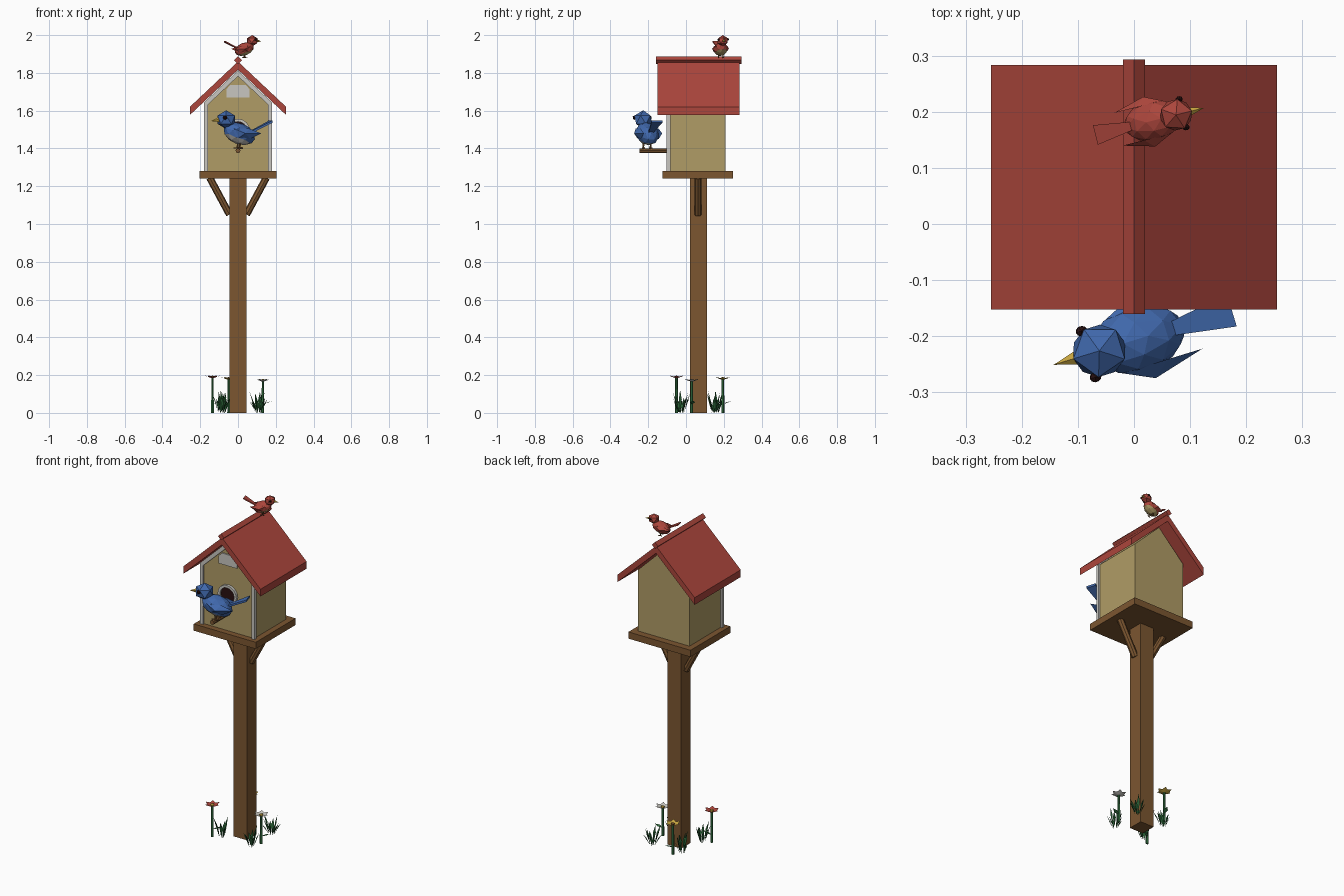
import bpy, bmesh, math, random
from mathutils import Matrix, Vector

random.seed(4)
cube = bpy.data.objects.get("Cube")
if cube:
    bpy.data.objects.remove(cube, do_unlink=True)


def material(name, *rgb):
    lin = [((c / 255 + 0.055) / 1.055) ** 2.4 for c in rgb] + [1]
    m = bpy.data.materials.new(name)
    m.use_nodes = True
    m.diffuse_color = lin
    m.node_tree.nodes["Principled BSDF"].inputs["Base Color"].default_value = lin
    return m


WOOD = material("brown wood", 124, 86, 48)
TAN = material("tan wall", 176, 156, 102)
RED = material("brick red", 172, 70, 60)
WHITE = material("off white", 200, 198, 192)
DARK = material("dark maroon", 40, 16, 16)
BLUE = material("feather blue", 64, 104, 172)
YELLOW = material("beak yellow", 205, 170, 66)
GREEN = material("stem green", 52, 116, 66)
GRASS = material("grass green", 38, 92, 50)


def finish(name, bm, mats, matrix=Matrix()):
    bmesh.ops.recalc_face_normals(bm, faces=bm.faces)
    bm.transform(matrix)
    mesh = bpy.data.meshes.new(name)
    bm.to_mesh(mesh)
    bm.free()
    for m in mats if isinstance(mats, list) else [mats]:
        mesh.materials.append(m)
    ob = bpy.data.objects.new(name, mesh)
    bpy.context.collection.objects.link(ob)
    return ob


def prism(name, profile, y0, y1, mat):
    """Extrude an x-z outline from y0 to y1."""
    bm = bmesh.new()
    face = bm.faces.new([bm.verts.new((x, y0, z)) for x, z in profile])
    ext = bmesh.ops.extrude_face_region(bm, geom=[face])["geom"]
    bmesh.ops.translate(bm, vec=(0, y1 - y0, 0),
                        verts=[v for v in ext if isinstance(v, bmesh.types.BMVert)])
    return finish(name, bm, mat)


def block(name, x0, x1, y0, y1, z0, z1, mat):
    return prism(name, [(x0, z0), (x1, z0), (x1, z1), (x0, z1)], y0, y1, mat)


def rod(name, a, b, r0, r1, sides, mat, matrix=Matrix()):
    a, b = Vector(a), Vector(b)
    bm = bmesh.new()
    bmesh.ops.create_cone(bm, cap_ends=True, segments=sides, radius1=r0, radius2=r1,
                          depth=(b - a).length)
    turn = (b - a).to_track_quat("Z", "Y").to_matrix().to_4x4()
    return finish(name, bm, mat, matrix @ Matrix.Translation((a + b) / 2) @ turn)


def ball(name, at, size, mats, matrix, detail=1, tilt=0, belly=None):
    bm = bmesh.new()
    bmesh.ops.create_icosphere(bm, subdivisions=detail, radius=1)
    if belly:
        for f in bm.faces:
            f.material_index = int(f.calc_center_median().z < belly)
    local = Matrix.Translation(at) @ Matrix.Rotation(tilt, 4, "Y") @ Matrix.Diagonal((*size, 1))
    return finish(name, bm, mats, matrix @ local)


# Post, platform and braces
block("post", -0.045, 0.045, 0.02, 0.11, 0, 1.25, WOOD)
block("platform", -0.205, 0.205, -0.125, 0.25, 1.24, 1.28, WOOD)
for side, s in (("left", 1), ("right", -1)):
    rod(side + "_brace", (s * 0.15, 0.063, 1.245), (s * 0.045, 0.063, 1.05),
        0.019, 0.019, 8, WOOD)

# House body with gable
prism("house_walls", [(-0.17, 1.28), (0.17, 1.28), (0.17, 1.645), (0, 1.81), (-0.17, 1.645)],
      -0.09, 0.21, TAN)

# Front trim: corner boards and gable boards
for side, s in (("left", 1), ("right", -1)):
    block(side + "_corner_board", s * 0.16, s * 0.18, -0.102, -0.083, 1.28, 1.635, WHITE)
    prism(side + "_gable_board", [(0, 1.813), (s * 0.18, 1.643), (s * 0.18, 1.612), (0, 1.782)],
          -0.102, -0.083, WHITE)
prism("gable_vent", [(-0.06, 1.67), (0.06, 1.67), (0.06, 1.715), (0.04, 1.737),
                     (-0.04, 1.737), (-0.06, 1.715)], -0.097, -0.089, WHITE)

# Entrance ring and dark opening
bm = bmesh.new()
n = 16
rings = [[bm.verts.new((r * math.cos(math.tau * i / n), y, 1.495 + r * math.sin(math.tau * i / n)))
          for i in range(n)] for r, y in ((0.062, -0.089), (0.062, -0.104), (0.047, -0.104), (0.047, -0.089))]
for a, b in zip(rings, rings[1:]):
    for i in range(n):
        j = (i + 1) % n
        bm.faces.new((a[i], a[j], b[j], b[i]))
finish("entrance_ring", bm, WHITE)
rod("entrance_hole", (0, -0.089, 1.495), (0, -0.094, 1.495), 0.048, 0.048, n, DARK)
rod("perch", (0, -0.08, 1.388), (0, -0.245, 1.388), 0.013, 0.013, 8, WOOD)

# Roof slabs and ridge cap
for side, s in (("left", 1), ("right", -1)):
    prism(side + "_roof", [(0, 1.86), (s * 0.255, 1.62), (s * 0.255, 1.577), (0, 1.817)],
          -0.152, 0.283, RED)
prism("ridge_cap", [(0, 1.887), (0.02, 1.867), (0, 1.847), (-0.02, 1.867)], -0.16, 0.293, RED)


def bird(name, at, yaw, scale, feather, belly):
    """Low-poly bird facing local +x with its feet at the origin."""
    m = Matrix.Translation(at) @ Matrix.Rotation(math.radians(yaw), 4, "Z") @ Matrix.Scale(scale, 4)
    ball(name + "_body", (0, 0, 0.078), (0.09, 0.06, 0.056), [feather, belly], m, 2, -0.35, -0.6)
    ball(name + "_head", (0.072, 0, 0.152), (0.054, 0.052, 0.05), feather, m)
    rod(name + "_beak", (0.108, 0, 0.152), (0.157, 0, 0.145), 0.015, 0, 5, YELLOW, m)
    # Fanned tail wedge
    bm = bmesh.new()
    tail = [(-0.06, -0.012), (-0.06, 0.012), (-0.175, 0.03), (-0.175, -0.03)]
    top, low = [[bm.verts.new((x, y, 0.085 - (x + 0.06) * 0.5 + dz)) for x, y in tail]
                for dz in (0.006, -0.006)]
    bm.faces.new(top)
    bm.faces.new(low)
    for i in range(4):
        j = (i + 1) % 4
        bm.faces.new((top[i], top[j], low[j], low[i]))
    finish(name + "_tail", bm, feather, m)
    for side, s in (("left", 1), ("right", -1)):
        ball(f"{name}_{side}_eye", (0.092, s * 0.043, 0.163), (0.012, 0.01, 0.012), DARK, m)
        # Folded wing, pointed at the rear
        bm = bmesh.new()
        outline = [(0.045, 0.105), (0.02, 0.055), (-0.045, 0.05), (-0.105, 0.08), (-0.04, 0.105)]
        rim = [bm.verts.new((x, s * 0.05, z)) for x, z in outline]
        hub = bm.verts.new((-0.01, s * 0.076, 0.08))
        bm.faces.new(rim)
        for a, b in zip(rim, rim[1:] + rim[:1]):
            bm.faces.new((a, b, hub))
        finish(f"{name}_{side}_wing", bm, feather, m)
        rod(f"{name}_{side}_leg", (0, s * 0.02, 0.04), (0.005, s * 0.02, 0), 0.005, 0.005, 5, WOOD, m)
        rod(f"{name}_{side}_foot", (-0.012, s * 0.02, 0.002), (0.025, s * 0.02, 0.002),
            0.005, 0.003, 5, WOOD, m)


bird("blue_bird", (0.007, -0.205, 1.4), 197, 1, BLUE, WHITE)
bird("red_bird", (0.033, 0.184, 1.879), 14, 0.6, RED, TAN)


def blade(bm, base, angle, length, width, rise):
    """Four-point leaf leaning outwards at the given angle."""
    out = Vector((math.cos(angle), math.sin(angle), 0))
    across = Vector((-out.y, out.x, 0)) * width / 2
    base = Vector(base)
    mid = base + out * length * 0.5 + Vector((0, 0, rise * 0.6))
    tip = base + out * length + Vector((0, 0, rise))
    a, l, t, r = [bm.verts.new(p) for p in (base, mid - across, tip, mid + across)]
    bm.faces.new((a, l, t))
    bm.faces.new((a, t, r))


# Flowers with a stem, one leaf, petals and a centre
def flower(name, x, y, height, petal, centre, leaf_angle):
    rod(name + "_stem", (x, y, 0), (x, y, height), 0.008, 0.007, 6, GREEN)
    bm = bmesh.new()
    blade(bm, (x, y, 0.045), leaf_angle, 0.05, 0.026, 0.018)
    finish(name + "_leaf", bm, GREEN)
    bm = bmesh.new()
    for i in range(6):
        blade(bm, (x, y, height - 0.008), math.tau * i / 6, 0.043, 0.034, 0.016)
    finish(name + "_petals", bm, petal)
    ball(name + "_centre", (x, y, height), (0.012, 0.012, 0.008), centre, Matrix())


flower("red_flower", -0.135, -0.05, 0.19, RED, YELLOW, 0.3)
flower("white_flower", 0.132, 0.03, 0.172, WHITE, YELLOW, 0.2)
flower("yellow_flower", -0.05, 0.195, 0.182, YELLOW, WOOD, 1.2)

# Grass tufts around the post
for k, (x, y) in enumerate([(-0.09, -0.025), (0.11, -0.03), (0.11, 0.16), (-0.08, 0.15)]):
    bm = bmesh.new()
    for i in range(10):
        a = math.tau * i / 10 + random.uniform(-0.2, 0.2)
        p = (x + 0.014 * math.cos(a), y + 0.014 * math.sin(a), 0)
        blade(bm, p, a, random.uniform(0.015, 0.04), 0.016, random.uniform(0.06, 0.12))
    finish(f"grass_tuft_{k + 1}", bm, GRASS)
